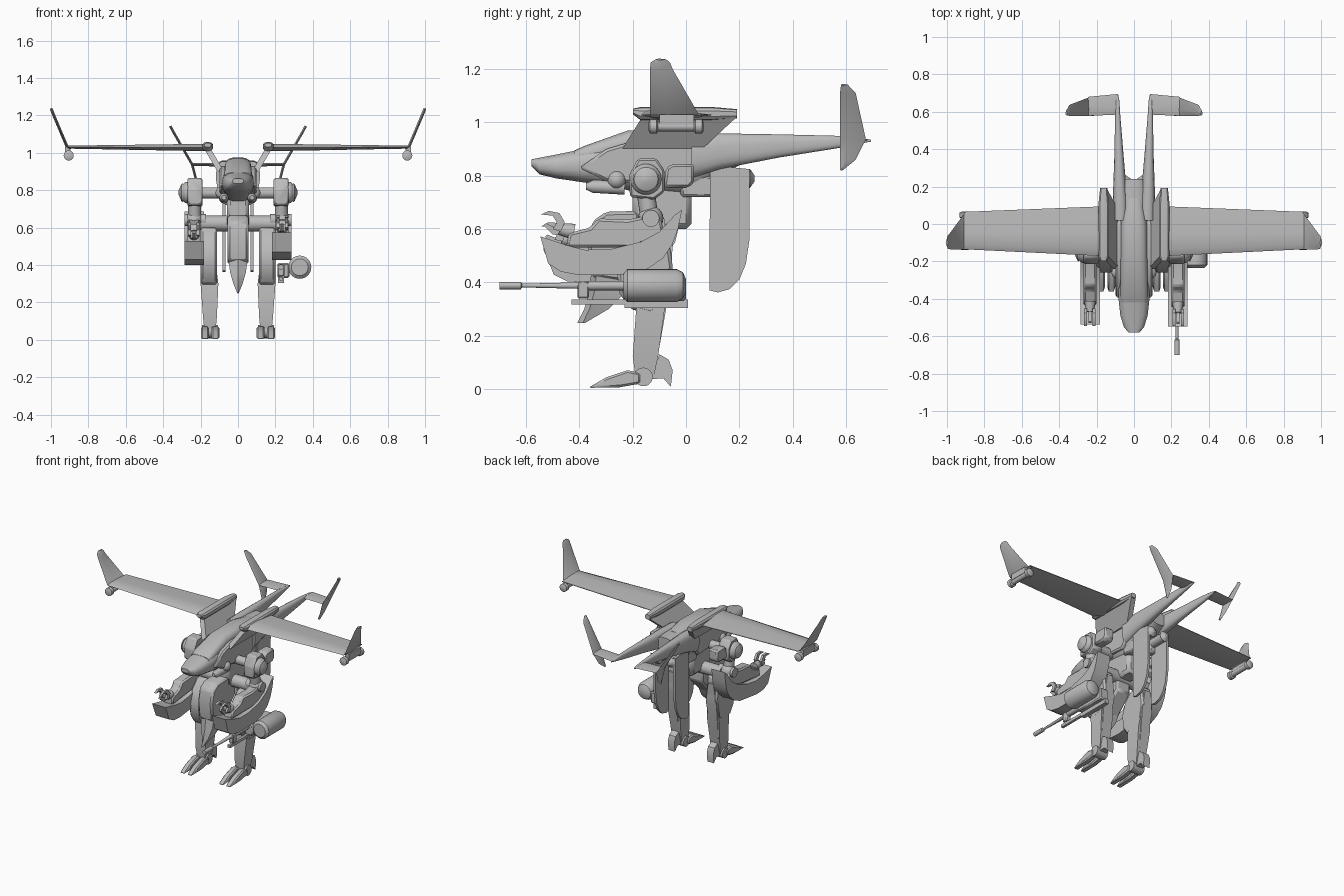
import bpy, bmesh, math
from mathutils import Matrix, Vector

cube = bpy.data.objects.get("Cube")
if cube:
    bpy.data.objects.remove(cube, do_unlink=True)

GREY = (0.5, 0.5, 0.5, 1)
grey = bpy.data.materials.new("plain grey")
grey.use_nodes = True
grey.diffuse_color = GREY
grey.node_tree.nodes["Principled BSDF"].inputs["Base Color"].default_value = GREY


def finish(name, bm, mirror=False, angle=35):
    """Turn a bmesh into a named grey object, optionally mirrored over x."""
    bmesh.ops.recalc_face_normals(bm, faces=bm.faces)
    me = bpy.data.meshes.new(name)
    bm.to_mesh(me)
    bm.free()
    me.materials.append(grey)
    for p in me.polygons:
        p.use_smooth = True
    me.set_sharp_from_angle(angle=math.radians(angle))
    ob = bpy.data.objects.new(name, me)
    bpy.context.collection.objects.link(ob)
    if mirror:
        ob.modifiers.new("mirror", 'MIRROR').use_mirror_merge = False
    return ob


def skin(name, rings, mirror=False, angle=35):
    """Skin matching closed rings of points and cap both ends."""
    bm = bmesh.new()
    vs = [[bm.verts.new(p) for p in r] for r in rings]
    n = len(vs[0])
    for a, b in zip(vs, vs[1:]):
        for i in range(n):
            j = (i + 1) % n
            bm.faces.new((a[i], a[j], b[j], b[i]))
    bm.faces.new(vs[0])
    bm.faces.new(vs[-1])
    return finish(name, bm, mirror, angle)


def prism(name, pts, x0, x1, mirror=False, bevel=0.0):
    """Extrude a (y, z) outline across x."""
    ob = skin(name, [[(x, y, z) for y, z in pts] for x in (x0, x1)], mirror)
    if bevel:
        m = ob.modifiers.new("bevel", 'BEVEL')
        m.width, m.segments, m.limit_method = bevel, 1, 'ANGLE'
    return ob


def box(name, x, y, z, mirror=False, bevel=0.0):
    return prism(name, [(y[0], z[0]), (y[1], z[0]), (y[1], z[1]), (y[0], z[1])], *x, mirror, bevel)


def oval(y, cx, hw, zb, zt, n=16, e=0.75):
    """Rounded-square ring standing in the xz plane."""
    out = []
    for i in range(n):
        t = 2 * math.pi * (i + .5) / n
        c, s = math.cos(t), math.sin(t)
        out.append((cx + hw * math.copysign(abs(c) ** e, c), y,
                    (zb + zt) / 2 + (zt - zb) / 2 * math.copysign(abs(s) ** e, s)))
    return out


def tube(name, path, mirror=False, n=20):
    """Turned part: path is a list of (point, radius) along one straight axis."""
    axis = (Vector(path[-1][0]) - Vector(path[0][0])).normalized()
    q = axis.to_track_quat('Z', 'Y')
    rings = [[Vector(p) + q @ Vector((r * math.cos(2 * math.pi * i / n), r * math.sin(2 * math.pi * i / n), 0))
              for i in range(n)] for p, r in path]
    return skin(name, rings, mirror)


def ball(name, loc, r, mirror=False, scale=(1, 1, 1)):
    bm = bmesh.new()
    bmesh.ops.create_uvsphere(bm, u_segments=20, v_segments=12, radius=r)
    bmesh.ops.scale(bm, vec=scale, verts=bm.verts)
    bmesh.ops.translate(bm, vec=loc, verts=bm.verts)
    return finish(name, bm, mirror)


# Fuselage with nose and canopy
skin("hull", [oval(y, 0, w, b, t) for y, w, b, t in (
    (-.58, .03, .835, .862), (-.55, .055, .805, .868), (-.49, .074, .79, .88), (-.39, .085, .775, .9),
    (-.27, .085, .757, .925), (-.2, .09, .74, .94), (0, .09, .72, .95), (.11, .085, .79, .955), (.24, .06, .86, .95))])
skin("canopy", [oval(y, 0, w, .84, t, e=.6) for y, w, t in (
    (-.42, .07, .895), (-.38, .075, .913), (-.22, .072, .97), (0, .07, .975), (.14, .045, .955))])
prism("cheek_panel", [(-.4, .83), (-.3, .9), (-.2, .93), (0, .93), (.08, .87), (0, .76), (-.3, .78)], .06, .1, True, .01)
tube("chin_gun", [((.075, -.375, .76), .012), ((.075, -.35, .76), .024), ((.075, -.23, .755), .026)], True)
ball("chin_turret", (.085, -.26, .785), .035, True)
box("torso", (-.06, .06), (-.2, .02), (.6, .78), bevel=.02)
box("back_pack", (.02, .075), (-.02, .13), (.72, .8), True, .01)

# Tail booms and tail fins
skin("tail_boom", [oval(y, x, w, b, t) for y, x, w, b, t in (
    (.02, .072, .045, .79, .955), (.13, .074, .04, .825, .96), (.35, .08, .026, .868, .956),
    (.58, .087, .014, .905, .95), (.66, .088, .01, .922, .942), (.695, .088, .003, .928, .934))], True)


def foil(x, z, front, back, t):
    """Four-sided blade section, with thickness along the given (x, z) vector."""
    m = front + (back - front) * .35
    return [(x, front, z), (x + t[0], m, z + t[1]), (x, back, z), (x - t[0], m, z - t[1])]


skin("tailplane", [foil(.085, .935, .585, .695, (0, .009)), foil(.245, .937, .578, .68, (0, .007))], True)
skin("tail_fin", [foil(x, z, f, b, (.006, -.003)) for x, z, f, b in (
    (.215, .822, .578, .59), (.225, .86, .578, .637), (.245, .937, .578, .675),
    (.345, 1.11, .578, .637), (.362, 1.142, .582, .607))], True)

# Main wings, winglets and wingtip pods


def wing_ring(x, f, b, zb, zt):
    c = b - f
    return [(x, f, (zb + zt) / 2), (x, f + c * .12, zt), (x, f + c * .45, zt), (x, b, (zb + zt) / 2 + .002),
            (x, b, (zb + zt) / 2 - .002), (x, f + c * .3, zb)]


skin("wing", [wing_ring(.15, -.172, .095, 1.008, 1.048), wing_ring(.91, -.135, .065, 1.022, 1.038)], True)
skin("winglet", [foil(x, z, f, b, (.007, -.003)) for x, z, f, b in (
    (.895, 1.02, -.135, .066), (.915, 1.035, -.135, .045), (.985, 1.2, -.135, -.05),
    (.995, 1.225, -.133, -.06), (1, 1.237, -.115, -.075))], True)
tube("wingtip_pod", [((.905, y, .985), r) for y, r in (
    (-.14, .016), (-.135, .027), (-.11, .027), (-.105, .018), (.03, .018), (.035, .027), (.06, .027), (.066, .016))], True)
box("pod_mount", (.895, .925), (-.1, .03), (.99, 1.03), True)

# Slanted wing pylons with a rail on top
skin("wing_pylon", [[(x + d, y, z) for x, y, z in (
    (.075, -.24, .9), (.145, -.165, 1.02), (.145, .19, 1.02), (.075, .06, .9))] for d in (0, .035)], True)
skin("pylon_rail", [oval(y, .162, w, b, t, 10) for y, w, b, t in (
    (-.198, .018, 1.03, 1.052), (-.17, .03, 1.008, 1.058), (.1, .03, 1.008, 1.058), (.192, .02, 1.015, 1.05))], True)

# Shoulders
prism("shoulder_block", [(-.21, .72), (-.215, .8), (-.18, .865), (-.11, .865), (-.08, .82), (-.08, .74), (-.12, .71)],
      .19, .27, True, .008)
ball("shoulder_dome", (.272, -.15, .787), .058, True, (.6, 1, 1))
tube("shoulder_cap", [((.295, -.15, .787), .05), ((.303, -.15, .787), .045), ((.317, -.15, .787), .012)], True)
tube("shoulder_axle", [((.05, -.14, .785), .03), ((.2, -.14, .785), .03)], True)
prism("shoulder_engine", [(-.085, .755), (-.075, .83), (-.05, .845), (.03, .845), (.03, .775), (.01, .755)],
      .19, .262, True, .01)
tube("upper_arm", [((.232, -.15, .73), .034), ((.232, -.135, .63), .034)], True)

# Arms: the right one hangs slightly lower
arm = [
    ball("elbow", (.235, -.132, .64), .047),
    tube("elbow_pin", [((.17, -.132, .64), .032), ((.285, -.132, .64), .032)]),
    prism("arm_shield", [(-.547, .573), (-.517, .47), (-.47, .44), (-.4, .427), (-.21, .43), (-.14, .453), (-.085, .492),
                         (-.05, .545), (-.03, .6), (-.015, .672), (-.04, .655), (-.1, .59), (-.17, .552), (-.285, .524),
                         (-.38, .522), (-.45, .54)], .183, .286),
    prism("forearm", [(-.45, .53), (-.44, .585), (-.36, .605), (-.33, .64), (-.22, .635), (-.1, .66), (-.08, .58), (-.2, .53)],
          .2, .27, bevel=.01),
    tube("wrist", [((.235, -.42, .59), .03), ((.235, -.475, .6), .022)]),
]
for i, x in enumerate((.205, .25)):
    arm.append(prism(f"claw_finger_{i}", [(-.47, .59), (-.455, .625), (-.475, .66), (-.515, .668), (-.545, .655),
                                          (-.5, .65), (-.485, .625), (-.5, .6)], x, x + .016))
arm.append(prism("claw_thumb", [(-.46, .575), (-.5, .58), (-.535, .615), (-.525, .622), (-.49, .604), (-.46, .605)], .227, .243))
pivot = Vector((0, -.132, .64))
swing = (Matrix.Translation(pivot) @ Matrix.Rotation(.11, 4, 'X') @ Matrix.Translation(-pivot)
         @ Matrix.Scale(-1, 4, Vector((1, 0, 0))))
for ob in arm:
    twin = ob.copy()
    twin.data = ob.data.copy()
    twin.name = "right_" + ob.name
    ob.name = "left_" + ob.name
    twin.data.transform(swing)
    twin.data.flip_normals()
    bpy.context.collection.objects.link(twin)

# Pelvis guard and hips
prism("pelvis_guard", [(-.1, .67), (-.3, .665), (-.35, .63), (-.37, .55), (-.355, .42), (-.22, .4), (-.1, .52)],
      -.055, .055, bevel=.012)
skin("pelvis_spike", [[(x, f, z), (0, f - .02, z), (-x, f, z), (-x, b, z), (x, b, z)] for x, f, b, z in (
    (.052, -.335, -.2, .44), (.042, -.345, -.23, .36), (.025, -.362, -.29, .3), (.003, -.388, -.38, .247))])
tube("hip_bar", [((-.2, -.12, .622), .042), ((.2, -.12, .622), .042)])

# Legs and feet
prism("thigh", [(-.07, .6), (-.17, .6), (-.23, .54), (-.26, .45), (-.25, .36), (-.21, .3), (-.13, .28), (-.075, .32), (-.05, .46)],
      .112, .2, True, .012)
skin("shin", [[(a, f, z), (b, f, z), (b, r, z), (a, r, z)] for a, b, f, r, z in (
    (.12, .19, -.17, -.065, .42), (.105, .2, -.187, -.08, .3), (.113, .187, -.2, -.105, .12), (.12, .18, -.19, -.12, .05))], True)
skin("calf_plate", [[(a, f, z), (b, f, z), (b, r, z), (a, r, z)] for a, b, f, r, z in (
    (.135, .175, -.1, -.05, .56), (.115, .195, -.11, -.055, .42), (.125, .185, -.13, -.085, .24), (.135, .175, -.15, -.11, .1))], True)
tube("ankle", [((.107, -.16, .045), .035), ((.193, -.16, .045), .035)], True)
for i, x in enumerate((.1, .155)):
    prism(f"toe_{i}", [(-.367, .004), (-.3, .043), (-.22, .07), (-.17, .06), (-.17, .02), (-.25, .006)], x, x + .043, True, .008)
prism("heel_claw", [(-.15, .075), (-.115, .085), (-.1, .13), (-.065, .11), (-.05, .07), (-.057, .008), (-.085, .04), (-.15, .035)],
      .125, .175, True)

# Hanging tail blades and their pivots
prism("hanging_blade", [(.09, .84), (.238, .825), (.238, .56), (.225, .47), (.2, .41), (.165, .375), (.12, .362), (.088, .37)],
      .068, .084, True)
tube("tail_nozzle", [((.05, y, .79), r) for y, r in ((.1, .03), (.235, .03), (.24, .036), (.258, .01))], True, 12)

# Side cannon with drum magazine
tube("cannon_drum", [((.33, y, .388), r) for y, r in (
    (-.235, .045), (-.22, .062), (-.035, .062), (-.012, .05), (0, .025))], n=24)
tube("cannon_barrel", [((.23, y, .388), r) for y, r in (
    (-.7, .014), (-.62, .014), (-.615, .007), (-.41, .012), (-.4, .018), (-.2, .018))])
box("cannon_bracket", (.212, .248), (-.408, -.365), (.34, .405), bevel=.005)
box("cannon_body", (.21, .275), (-.23, .0), (.33, .41), bevel=.008)
box("cannon_rail", (.222, .24), (-.43, .0), (.316, .336))
box("cannon_grip", (.215, .245), (-.23, .008), (.303, .335))
